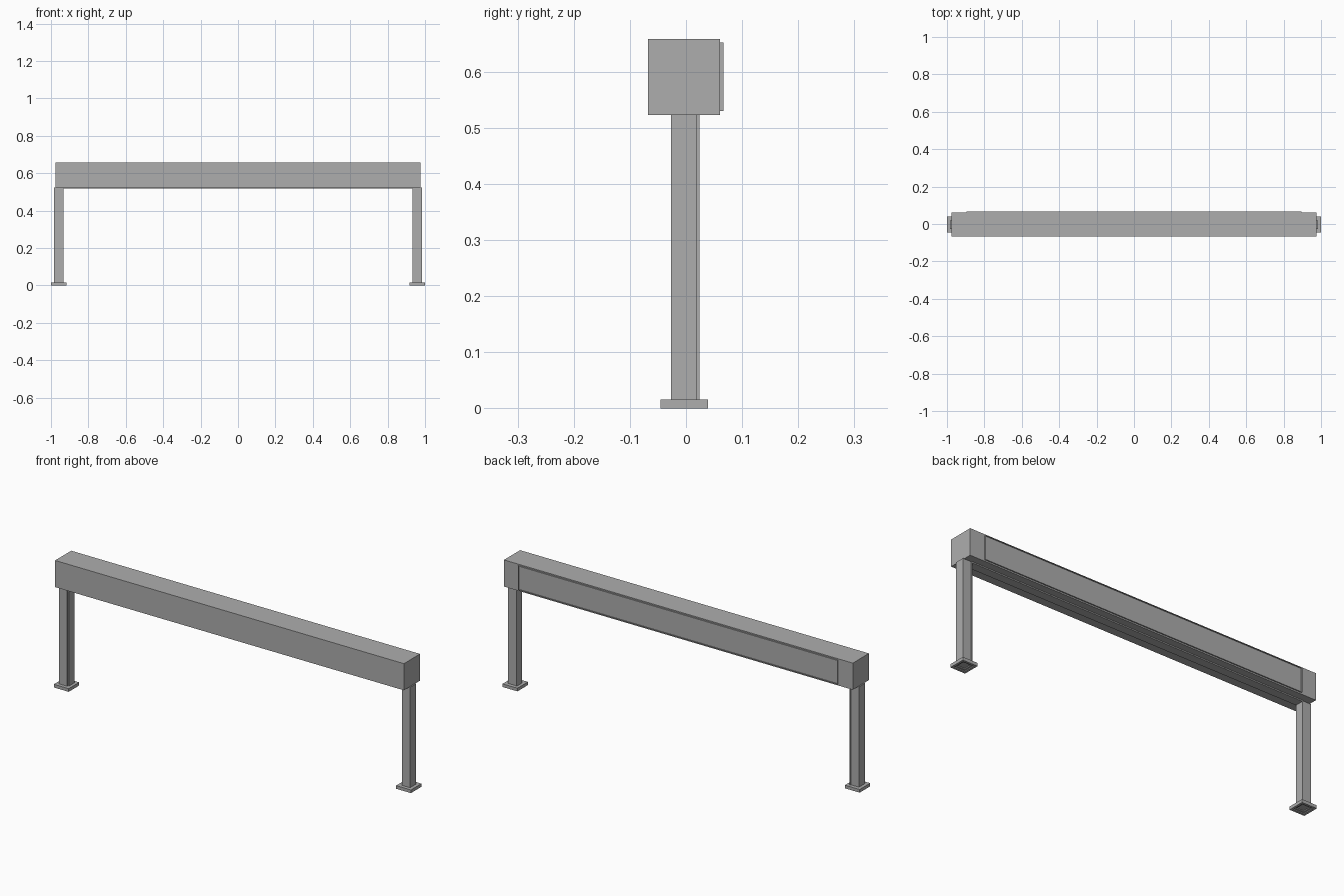
import bpy, bmesh
from mathutils import Vector

cube = bpy.data.objects.get("Cube")
if cube:
    bpy.data.objects.remove(cube, do_unlink=True)

grey = bpy.data.materials.new("mid grey")
grey.use_nodes = True
colour = (0.42, 0.42, 0.42, 1)
grey.diffuse_color = colour
grey.node_tree.nodes["Principled BSDF"].inputs["Base Color"].default_value = colour


def box(name, low, high, recess_dir=None, recesses=()):
    """Box between two corners; one side may get nested (border, depth) recesses."""
    low, high = Vector(low), Vector(high)
    bm = bmesh.new()
    bmesh.ops.create_cube(bm, size=1)
    for v in bm.verts:
        v.co = (low + high) / 2 + v.co * (high - low)
    bm.normal_update()
    if recess_dir:
        n = Vector(recess_dir)
        face = max(bm.faces, key=lambda f: f.normal.dot(n))
        for border, depth in recesses:
            bmesh.ops.inset_individual(bm, faces=[face], thickness=border)
            face = bmesh.ops.extrude_discrete_faces(bm, faces=[face])["faces"][0]
            bmesh.ops.translate(bm, verts=list(face.verts), vec=-n * depth)
            bm.normal_update()
    bmesh.ops.recalc_face_normals(bm, faces=bm.faces[:])
    mesh = bpy.data.meshes.new(name)
    bm.to_mesh(mesh)
    bm.free()
    mesh.materials.append(grey)
    obj = bpy.data.objects.new(name, mesh)
    bpy.context.collection.objects.link(obj)
    return obj


# Crossbeam and the shallow framed panel on its back
box("crossbeam", (-0.977, -0.068, 0.523), (0.977, 0.061, 0.658))
box("back_panel", (-0.895, 0.06, 0.53), (0.895, 0.067, 0.652),
    (0, 1, 0), [(0.004, 0.004)])

# Thin lining strip under the beam
box("beam_lining", (-0.938, -0.02, 0.517), (0.938, 0.024, 0.524))

# Posts with lining strips and hollow foot plates
for side, s in (("left", 1), ("right", -1)):
    def part(name, x0, x1, y0, y1, z0, z1, *extra):
        a, b = sorted((s * x0, s * x1))
        box(f"{side}_{name}", (a, y0, z0), (b, y1, z1), *extra)

    part("post", 0.938, 0.983, -0.027, 0.02, 0.015, 0.524)
    part("post_lining", 0.932, 0.939, -0.02, 0.024, 0.015, 0.523)
    part("foot_plate", 0.917, 1.0, -0.045, 0.039, 0, 0.016,
         (0, 0, -1), [(0.016, 0.005), (0.012, 0.005)])
